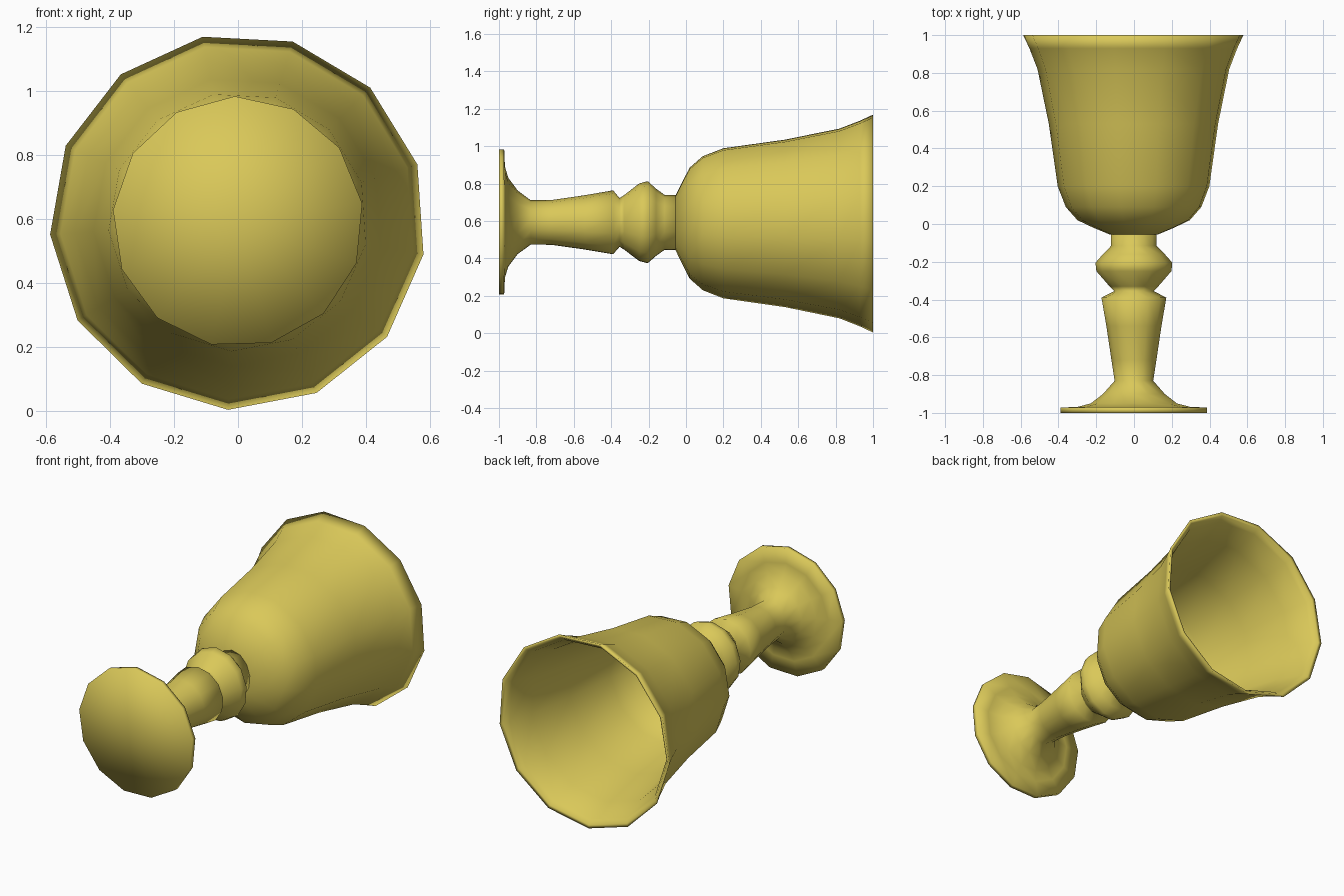
import bpy, bmesh, math

SIDES = 13

gold = bpy.data.materials.new("gold")
gold.diffuse_color = (0.70, 0.58, 0.10, 1)


def lathe(name, profile, phase, zc=0.591):
    """Loft 13-sided rings along y; profile entries are (y, x radius, z radius)."""
    bm = bmesh.new()
    rings = []
    for y, rx, rz in profile:
        if rx == 0:
            rings.append([bm.verts.new((0, y, zc))] * SIDES)
            continue
        ring = []
        for i in range(SIDES):
            a = math.radians(phase) + 2 * math.pi * i / SIDES
            ring.append(bm.verts.new((rx * math.cos(a), y, zc + rz * math.sin(a))))
        rings.append(ring)
    for lo, hi in zip(rings, rings[1:]):
        for i in range(SIDES):
            j = (i + 1) % SIDES
            corners = list(dict.fromkeys((lo[i], lo[j], hi[j], hi[i])))
            bm.faces.new(corners)
    bmesh.ops.recalc_face_normals(bm, faces=bm.faces)
    for f in bm.faces:
        f.smooth = True
    me = bpy.data.meshes.new(name)
    bm.to_mesh(me)
    bm.free()
    me.materials.append(gold)
    ob = bpy.data.objects.new(name, me)
    bpy.context.collection.objects.link(ob)
    return ob


# Foot, stem and knop
lathe("foot_and_stem", [
    (-1.0, 0, 0), (-1.0, 0.392, 0.392), (-0.972, 0.392, 0.392),
    (-0.968, 0.30, 0.30), (-0.95, 0.23, 0.24), (-0.90, 0.165, 0.172),
    (-0.83, 0.103, 0.12), (-0.72, 0.12, 0.121), (-0.54, 0.147, 0.147),
    (-0.39, 0.173, 0.173), (-0.355, 0.105, 0.132), (-0.33, 0.13, 0.148),
    (-0.25, 0.20, 0.21), (-0.205, 0.205, 0.222), (-0.16, 0.165, 0.182),
    (-0.115, 0.121, 0.149), (-0.055, 0.121, 0.149), (-0.055, 0, 0)], 91.5)

# Bowl: outer wall up to the rim, then the inner wall back down
outer = [(-0.055, 0.13, 0.149), (-0.02, 0.215, 0.222), (0.02, 0.30, 0.30),
         (0.09, 0.362, 0.362), (0.20, 0.405, 0.405), (0.53, 0.452, 0.452),
         (0.82, 0.512, 0.512), (0.93, 0.555, 0.555), (1.0, 0.588, 0.588)]
inner = [(0.995, 0.568, 0.568), (0.965, 0.543, 0.543), (0.82, 0.493, 0.493),
         (0.53, 0.432, 0.432), (0.20, 0.384, 0.384), (0.10, 0.342, 0.342),
         (0.04, 0.285, 0.285), (0.0, 0.20, 0.20), (-0.025, 0.11, 0.11)]
lathe("bowl", [(-0.055, 0, 0)] + outer + inner + [(-0.03, 0, 0)], 100.8)
